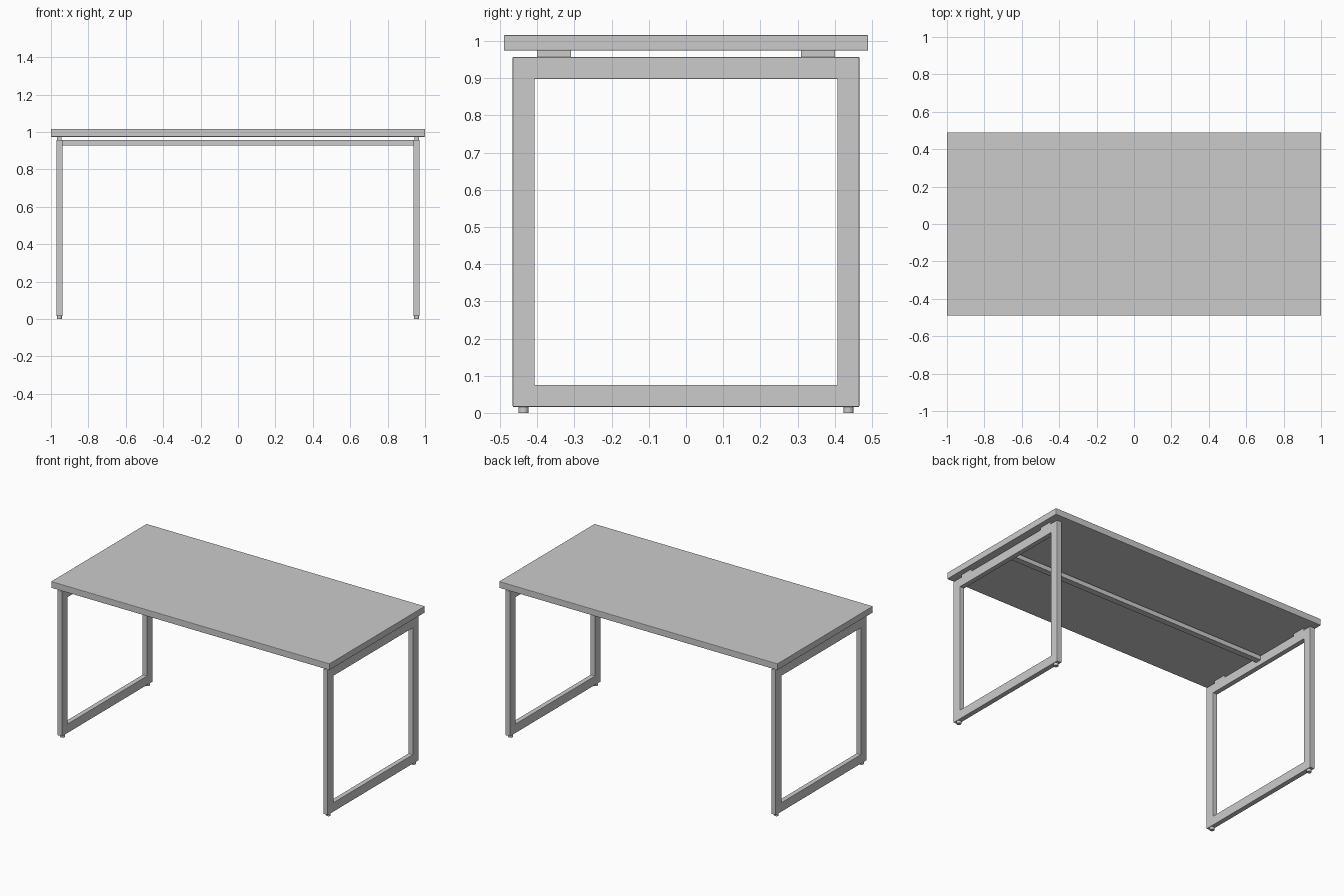
import bpy, bmesh

if "Cube" in bpy.data.objects:
    bpy.data.objects.remove(bpy.data.objects["Cube"])


def finish(name, bm, bevel=0.0, mirror=""):
    bmesh.ops.recalc_face_normals(bm, faces=bm.faces)
    mesh = bpy.data.meshes.new(name)
    bm.to_mesh(mesh)
    bm.free()
    ob = bpy.data.objects.new(name, mesh)
    bpy.context.collection.objects.link(ob)
    if bevel:
        mod = ob.modifiers.new("edge_softening", 'BEVEL')
        mod.width, mod.segments = bevel, 2
    if mirror:
        mod = ob.modifiers.new("mirror", 'MIRROR')
        mod.use_axis = ["x" in mirror, "y" in mirror, False]
    return ob


def box(name, lo, hi, bevel=0.0, mirror=""):
    bm = bmesh.new()
    bmesh.ops.create_cube(bm, size=1)
    for v in bm.verts:
        v.co = [(a + b) / 2 + c * (b - a) for a, b, c in zip(lo, hi, v.co)]
    return finish(name, bm, bevel, mirror)


# Table top
box("table_top", (-1, -0.49, 0.974), (1, 0.49, 1.016), bevel=0.003)

# Rectangular leg loops: ring profile extruded along x, mirrored to the other end
bm = bmesh.new()


def loop(y, z0, z1):
    return [bm.verts.new((0.939, a, b)) for a, b in
            ((-y, z0), (y, z0), (y, z1), (-y, z1))]


outer = loop(0.466, 0.016, 0.957)
inner = loop(0.407, 0.075, 0.898)
for i in range(4):
    j = (i + 1) % 4
    bm.faces.new((outer[i], outer[j], inner[j], inner[i]))
ext = bmesh.ops.extrude_face_region(bm, geom=bm.faces[:])
for v in ext["geom"]:
    if isinstance(v, bmesh.types.BMVert):
        v.co.x += 0.032
finish("leg_frames", bm, bevel=0.002, mirror="x")

# Central stretcher between the leg loops
box("stretcher", (-0.94, -0.02, 0.928), (0.94, 0.02, 0.957))

# Spacer blocks between frames and top
box("spacers", (0.943, 0.309, 0.956), (0.967, 0.401, 0.975), mirror="xy")

# Round levelling feet
bm = bmesh.new()
bmesh.ops.create_cone(bm, cap_ends=True, segments=24,
                      radius1=0.014, radius2=0.014, depth=0.017)
bmesh.ops.translate(bm, vec=(0.955, 0.437, 0.0085), verts=bm.verts)
feet = finish("feet", bm, mirror="xy")
bpy.context.view_layer.objects.active = feet
feet.select_set(True)
bpy.ops.object.shade_smooth_by_angle()
